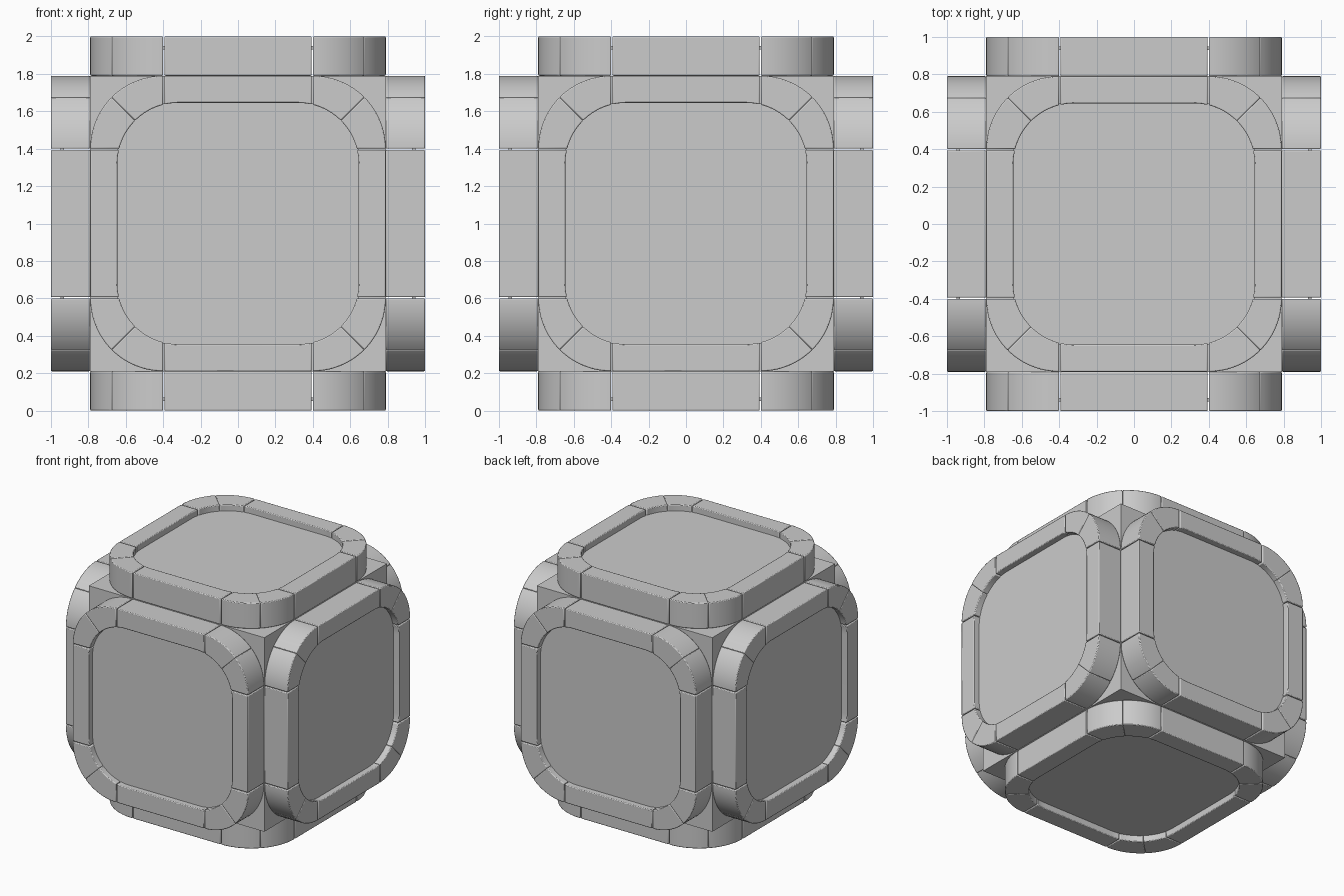
import bpy, bmesh
from math import sin, cos, acos, pi, radians
from mathutils import Matrix, Vector

if "Cube" in bpy.data.objects:
    bpy.data.objects.remove(bpy.data.objects["Cube"])

CORE, OUT = 0.79, 1.0          # core half size, frame outer height
PANEL_TOP, PANEL_LOW = 0.95, 0.93
IN_C, IN_R = 0.32, 0.325       # inner opening corner centre and radius
OUT_C, OUT_R = 0.40, 0.39      # outer corner centre and radius
BAR_X = 0.394                  # straight bar half length (leaves a small gap)


def arc(c, r, a0, a1, n):
    return [Vector((c + r * cos(a0 + (a1 - a0) * i / n),
                    c + r * sin(a0 + (a1 - a0) * i / n))) for i in range(n + 1)]


def prism(bm, pts, z0, z1):
    lo = [bm.verts.new((p.x, p.y, z0)) for p in pts]
    hi = [bm.verts.new((p.x, p.y, z1)) for p in pts]
    bm.faces.new(lo[::-1])
    bm.faces.new(hi)
    for i in range(len(pts)):
        j = (i + 1) % len(pts)
        bm.faces.new((lo[i], lo[j], hi[j], hi[i]))


def finish(bm, name):
    bmesh.ops.recalc_face_normals(bm, faces=bm.faces)
    me = bpy.data.meshes.new(name)
    bm.to_mesh(me)
    bm.free()
    return me


def place(me, name, rot, bevel=0):
    ob = bpy.data.objects.new(name, me)
    bpy.context.collection.objects.link(ob)
    ob.matrix_world = Matrix.Translation((0, 0, 1)) @ rot
    if bevel:
        m = ob.modifiers.new("edge_bevel", 'BEVEL')
        m.width, m.segments, m.limit_method = bevel, 2, 'ANGLE'
        m.angle_limit = radians(40)
    bpy.ops.object.select_all(action='DESELECT')
    ob.select_set(True)
    bpy.context.view_layer.objects.active = ob
    return ob


# Frame: four straight bars and eight mitred half corners
bar_arc = arc(IN_C, IN_R, pi / 2, acos((BAR_X - IN_C) / IN_R), 4)
bar = [Vector((-p.x, p.y)) for p in bar_arc[::-1]] + bar_arc
bar += [Vector((BAR_X, CORE)), Vector((-BAR_X, CORE))]
half = arc(OUT_C, OUT_R, pi / 4, pi / 2, 12)
half += arc(IN_C, IN_R, acos((OUT_C + 0.001 - IN_C) / IN_R), pi / 4, 8)
mirrored = [Vector((p.y, p.x)) for p in half[::-1]]
bm = bmesh.new()
for k in range(4):
    turn = Matrix.Rotation(k * pi / 2, 2)
    for piece in (bar, half, mirrored):
        prism(bm, [turn @ p for p in piece], CORE, OUT)
frame_mesh = finish(bm, "face_frame")

# Recessed rounded panel
bm = bmesh.new()
outline = []
for k in range(4):
    turn = Matrix.Rotation(k * pi / 2, 2)
    outline += [turn @ p for p in arc(IN_C, IN_R + 0.008, 0, pi / 2, 16)]
prism(bm, outline, PANEL_LOW, PANEL_TOP)
panel_mesh = finish(bm, "face_panel")

# Solid core cube
bm = bmesh.new()
bmesh.ops.create_cube(bm, size=2 * CORE)
place(finish(bm, "core"), "core", Matrix())

# Six sides
sides = {"top": (0, 'X'), "front": (90, 'X'), "bottom": (180, 'X'),
         "back": (270, 'X'), "right": (90, 'Y'), "left": (270, 'Y')}
for side, (deg, axis) in sides.items():
    rot = Matrix.Rotation(radians(deg), 4, axis)
    place(panel_mesh, side + "_panel", rot)
    place(frame_mesh.copy(), side + "_frame", rot, 0.006)
    bpy.ops.object.shade_smooth_by_angle(angle=radians(30))
